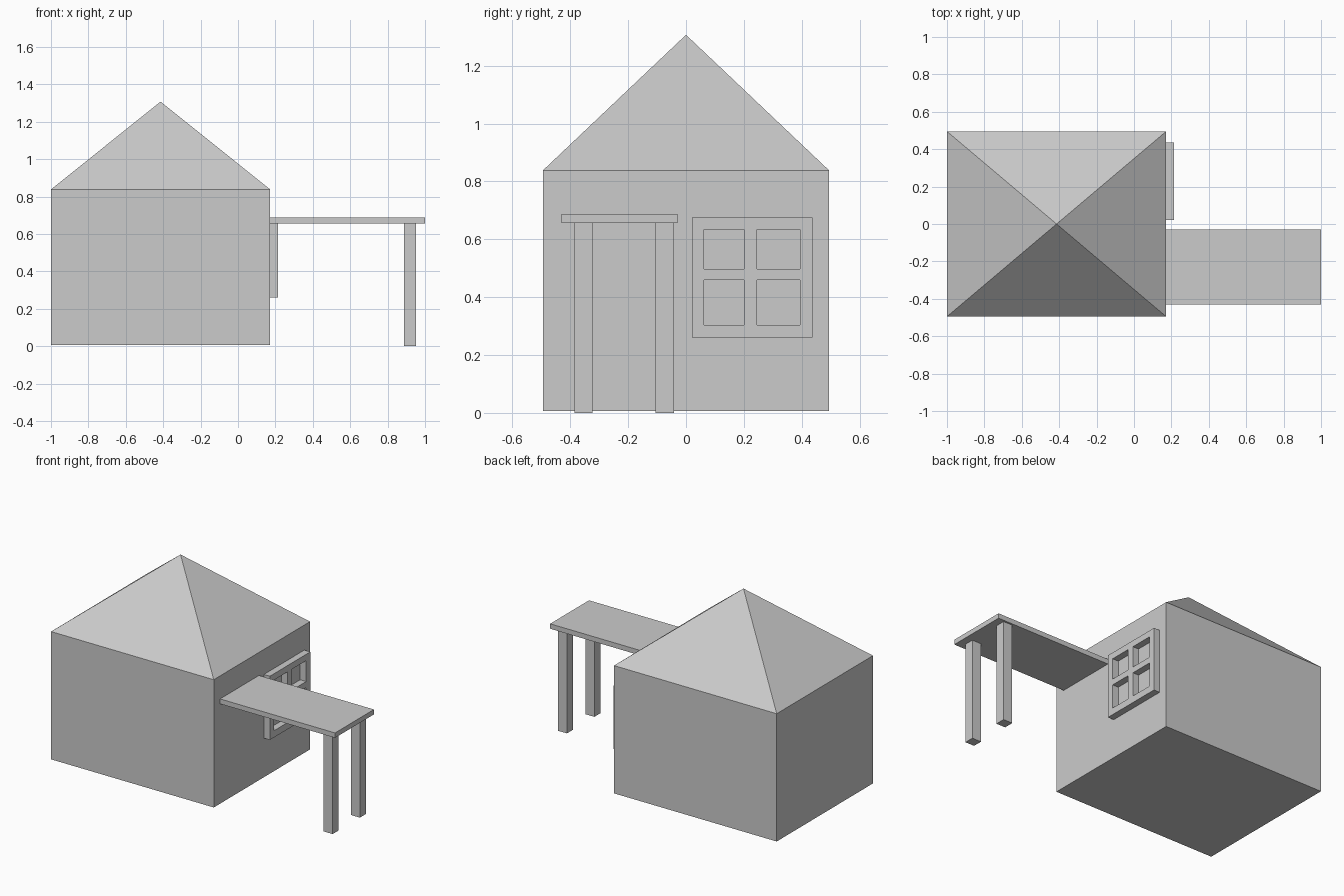
import bpy, bmesh

if "Cube" in bpy.data.objects:
    bpy.data.objects.remove(bpy.data.objects["Cube"])


def finish(bm, name):
    bmesh.ops.recalc_face_normals(bm, faces=bm.faces[:])
    mesh = bpy.data.meshes.new(name)
    bm.to_mesh(mesh)
    bm.free()
    obj = bpy.data.objects.new(name, mesh)
    bpy.context.collection.objects.link(obj)
    return obj


def box(name, x, y, z):
    bm = bmesh.new()
    bmesh.ops.create_cube(bm, size=1)
    for v in bm.verts:
        v.co = [r[0] + (c + 0.5) * (r[1] - r[0]) for c, r in zip(v.co, (x, y, z))]
    return finish(bm, name)


WALL_X = 0.172
HALF_Y = 0.495
EAVES = 0.838

# House body
box("house_walls", (-1, WALL_X), (-HALF_Y, HALF_Y), (0.006, EAVES))

# Pyramid roof, flush with the walls
bm = bmesh.new()
base = [bm.verts.new((x, y, EAVES)) for x, y in
        ((-1, -HALF_Y), (WALL_X, -HALF_Y), (WALL_X, HALF_Y), (-1, HALF_Y))]
apex = bm.verts.new(((WALL_X - 1) / 2, 0, 1.307))
bm.faces.new(base)
for i in range(4):
    bm.faces.new((base[i], base[(i + 1) % 4], apex))
finish(bm, "roof")

# Porch canopy and its two posts
box("porch_canopy", (WALL_X, 1), (-0.43, -0.03), (0.656, 0.688))
for side, y in (("front", (-0.386, -0.324)), ("back", (-0.106, -0.042))):
    box(side + "_porch_post", (0.887, 0.952), y, (0, 0.656))

# Window frame: a grid of faces with four open panes, extruded from the wall
ys = (0.021, 0.063, 0.201, 0.246, 0.394, 0.437)
zs = (0.26, 0.304, 0.459, 0.498, 0.634, 0.675)
bm = bmesh.new()
grid = [[bm.verts.new((WALL_X, y, z)) for z in zs] for y in ys]
for i in range(5):
    for j in range(5):
        if not (i % 2 and j % 2):
            bm.faces.new((grid[i][j], grid[i + 1][j], grid[i + 1][j + 1], grid[i][j + 1]))
ext = bmesh.ops.extrude_face_region(bm, geom=bm.faces[:], use_keep_orig=True)
bmesh.ops.translate(bm, vec=(0.043, 0, 0),
                    verts=[g for g in ext["geom"] if isinstance(g, bmesh.types.BMVert)])
bmesh.ops.dissolve_limit(bm, angle_limit=0.01, verts=bm.verts[:], edges=bm.edges[:])
finish(bm, "window_frame")
